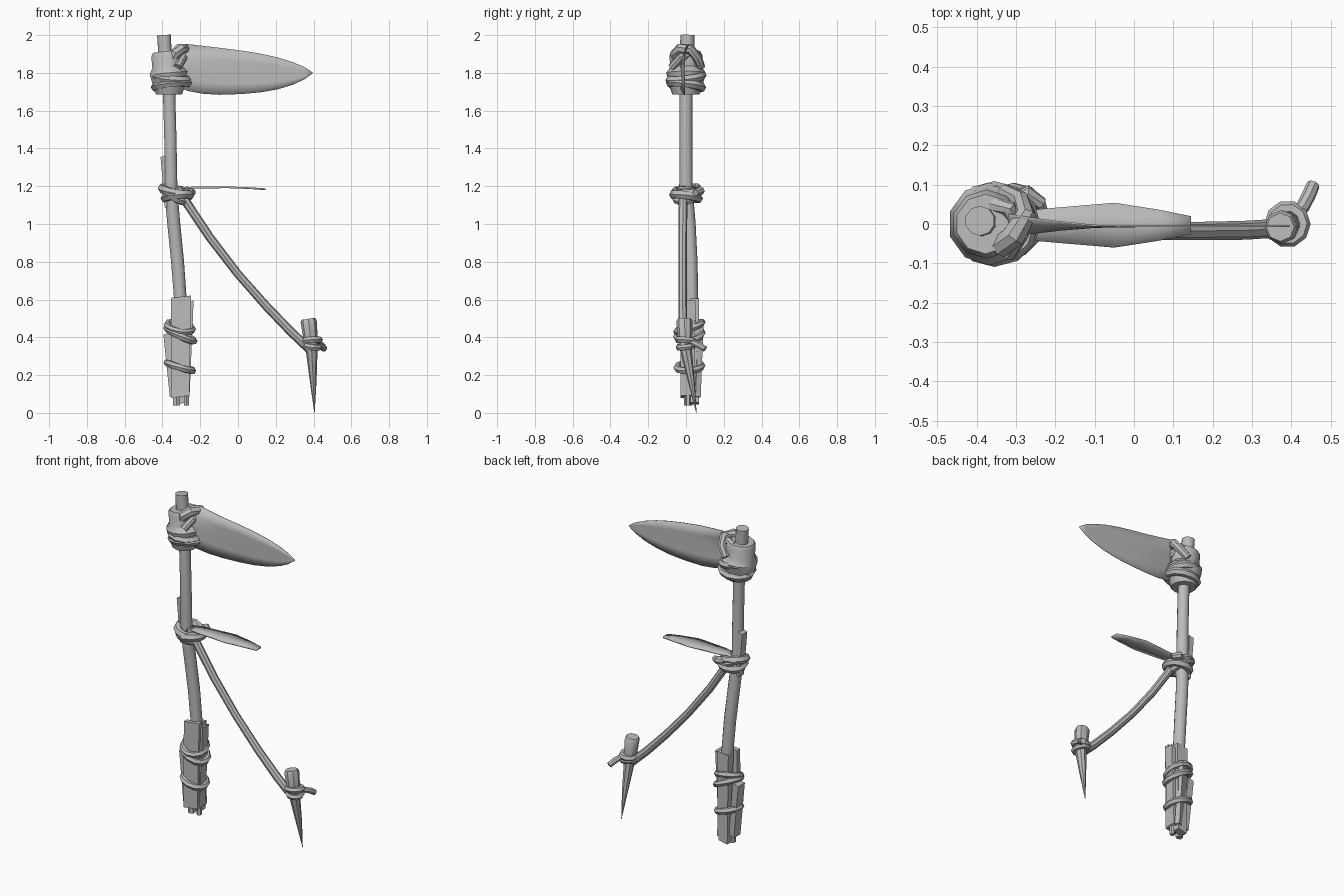
import bpy, bmesh, math
from mathutils import Vector, Matrix

grey = bpy.data.materials.new("plain grey")
grey.diffuse_color = (0.5, 0.5, 0.5, 1)


def finish(name, bm, smooth=True):
    bmesh.ops.recalc_face_normals(bm, faces=bm.faces[:])
    me = bpy.data.meshes.new(name)
    bm.to_mesh(me)
    bm.free()
    me.materials.append(grey)
    ob = bpy.data.objects.new(name, me)
    bpy.context.collection.objects.link(ob)
    if smooth:
        bpy.ops.object.select_all(action='DESELECT')
        ob.select_set(True)
        bpy.context.view_layer.objects.active = ob
        bpy.ops.object.shade_smooth_by_angle(angle=math.radians(40))
    return ob


def tube(name, pts, radii, sides=8, closed=False):
    """Sweep a ring of the given radii along a path."""
    pts = [Vector(p) for p in pts]
    n = len(pts)
    if not isinstance(radii, (list, tuple)):
        radii = [radii] * n
    bm = bmesh.new()
    rings = []
    u = None
    for i, p in enumerate(pts):
        a = pts[i - 1] if (i or closed) else p
        b = pts[(i + 1) % n] if (i < n - 1 or closed) else p
        t = (b - a).normalized()
        if closed or u is None:
            ref = Vector((0, 0, 1)) if closed or abs(t.z) < 0.5 else Vector((1, 0, 0))
            u = t.cross(ref).normalized()
        else:
            u = (u - t * u.dot(t)).normalized()
        v = t.cross(u)
        rings.append([bm.verts.new(p + radii[i] * (u * math.cos(k * math.tau / sides)
                      + v * math.sin(k * math.tau / sides))) for k in range(sides)])
    for i in range(n if closed else n - 1):
        r, s = rings[i], rings[(i + 1) % n]
        for k in range(sides):
            j = (k + 1) % sides
            bm.faces.new((r[k], r[j], s[j], s[k]))
    if not closed:
        bm.faces.new(rings[0])
        bm.faces.new(rings[-1])
    return finish(name, bm)


def rope(name, c, rx, ry, thick, dx=0.0, dy=0.0, n=12):
    """Tilted loop of rope: dx, dy are the height changes along x and y."""
    pts = []
    for i in range(n):
        a = i * math.tau / n
        pts.append((c[0] + rx * math.cos(a), c[1] + ry * math.sin(a),
                    c[2] + dx * math.cos(a) + dy * math.sin(a)))
    return tube(name, pts, thick, 6, True)


def plank(name, low, high, wx, wy, turn=0.0, taper=0.8):
    """Flat splint of wood between two points."""
    low, high = Vector(low), Vector(high)
    bm = bmesh.new()
    rot = Matrix.Rotation(turn, 3, 'Z')
    ends = []
    for p, s in ((low, taper), (high, 1.0)):
        ends.append([bm.verts.new(p + rot @ Vector((x * wx / 2 * s, y * wy / 2, 0.006 * x)))
                     for x, y in ((-1, -1), (1, -1), (1, 1), (-1, 1))])
    for k in range(4):
        j = (k + 1) % 4
        bm.faces.new((ends[0][k], ends[0][j], ends[1][j], ends[1][k]))
    bm.faces.new(ends[0])
    bm.faces.new(ends[1])
    return finish(name, bm, False)


def sheet(name, rows, thick):
    """Thin skin through rows of points, closed by a small solidify."""
    bm = bmesh.new()
    grid = [[bm.verts.new(p) for p in r] for r in rows]
    for r, s in zip(grid, grid[1:]):
        for k in range(len(r) - 1):
            bm.faces.new((r[k], r[k + 1], s[k + 1], s[k]))
    ob = finish(name, bm)
    mod = ob.modifiers.new("thickness", 'SOLIDIFY')
    mod.thickness = thick
    mod.offset = 0
    return ob


# main bent pole
tube("pole", [(-0.30, 0.03, 0.10), (-0.305, 0.03, 0.60), (-0.32, 0.025, 0.80),
              (-0.34, 0.015, 1.00), (-0.355, 0.0, 1.18), (-0.358, 0.0, 1.45),
              (-0.365, 0.0, 1.70), (-0.385, 0.005, 1.88), (-0.392, 0.008, 2.0)],
     [0.035, 0.035, 0.036, 0.036, 0.036, 0.034, 0.034, 0.037, 0.038], 10)

# head collar, flared at its foot
tube("head_collar", [(-0.365, 0, 1.685), (-0.365, 0, 1.72), (-0.368, 0, 1.80),
                     (-0.375, 0, 1.83), (-0.375, 0, 1.89), (-0.378, 0, 1.915)],
     [0.072, 0.085, 0.105, 0.083, 0.088, 0.076], 10)
rope("head_rope_upper", (-0.355, 0, 1.775), 0.088, 0.085, 0.024, -0.010, 0.012)
rope("head_rope_lower", (-0.350, 0, 1.735), 0.088, 0.083, 0.024, 0.010, -0.012)

# knot holding the root of the large blade
tube("blade_knot", [(-0.36, -0.05, 1.85), (-0.335, -0.055, 1.90), (-0.305, -0.03, 1.925),
                    (-0.275, 0.025, 1.925), (-0.29, 0.06, 1.88), (-0.33, 0.08, 1.83)],
     [0.022, 0.03, 0.032, 0.027, 0.025, 0.022])
tube("blade_knot_tail", [(-0.36, 0.05, 1.90), (-0.32, 0.04, 1.915), (-0.29, -0.03, 1.88),
                         (-0.32, -0.075, 1.83)], 0.022)

# large upright blade, curled near its root
blade = [(-0.32, 1.74, 1.945), (-0.27, 1.705, 1.952), (-0.19, 1.69, 1.943),
         (-0.10, 1.684, 1.933), (0.02, 1.688, 1.918), (0.12, 1.697, 1.902),
         (0.21, 1.713, 1.882), (0.29, 1.737, 1.857), (0.35, 1.765, 1.832),
         (0.395, 1.797, 1.803)]
rows = []
for x, lo, hi in blade:
    curl = max(0.0, (-0.06 - x) / 0.26) ** 1.4
    rows.append([(x, -0.006 + curl * (-0.025 + 0.055 * abs(2 * f - 1) ** 1.5 * f),
                  lo + (hi - lo) * f) for f in (0, 0.25, 0.5, 0.75, 1)])
sheet("large_blade", rows, 0.004)

# small flat blade
small = [(-0.33, 0.025, 1.19), (-0.24, 0.041, 1.193), (-0.05, 0.057, 1.194),
         (0.06, 0.04, 1.19), (0.145, 0.023, 1.184)]
sheet("small_blade", [[(x, s * w - 0.003, z) for s in (-1, 0, 1)] for x, w, z in small], 0.009)

# diagonal brace
tube("brace", [(-0.32, -0.015, 1.19), (-0.27, -0.016, 1.11), (-0.15, -0.018, 0.93),
               (0.0, -0.018, 0.735), (0.15, -0.018, 0.565), (0.28, -0.016, 0.43),
               (0.38, -0.01, 0.335)], [0.024, 0.024, 0.023, 0.022, 0.023, 0.024, 0.024])

# middle binding with its wood chip
rope("middle_rope_upper", (-0.335, 0, 1.175), 0.066, 0.062, 0.024, -0.014, 0.012)
rope("middle_rope_lower", (-0.320, 0, 1.145), 0.066, 0.066, 0.024, 0.008, -0.010)
rope("middle_rope_cross", (-0.340, 0.005, 1.155), 0.058, 0.062, 0.020, -0.035, 0.015)
plank("middle_chip", (-0.375, 0.01, 1.09), (-0.395, 0.01, 1.36), 0.03, 0.05)
tube("middle_rope_end", [(-0.30, 0.055, 1.17), (-0.27, 0.075, 1.175), (-0.235, 0.05, 1.165)],
     [0.022, 0.024, 0.018])

# splints around the pole foot
plank("front_splint", (-0.305, -0.015, 0.085), (-0.302, -0.010, 0.615), 0.105, 0.03, 0.0, 0.9)
plank("back_splint", (-0.300, 0.045, 0.05), (-0.300, 0.045, 0.60), 0.075, 0.045)
plank("left_splint", (-0.345, 0.015, 0.09), (-0.375, 0.02, 0.42), 0.04, 0.065)
plank("right_splint", (-0.268, 0.015, 0.09), (-0.250, 0.02, 0.59), 0.03, 0.06)
plank("rear_splint", (-0.285, 0.055, 0.08), (-0.305, 0.068, 0.48), 0.06, 0.03, 0.4)
for name, x, w in (("left_foot_peg", -0.325, 0.021), ("right_foot_peg", -0.273, 0.015)):
    tube(name, [(x, 0.01, 0.04), (x, 0.01, 0.20)], w, 6)

# splint bindings
rope("splint_rope_top", (-0.308, 0.018, 0.455), 0.068, 0.068, 0.018, -0.012, 0.025)
rope("splint_rope_cross", (-0.305, 0.018, 0.415), 0.072, 0.068, 0.019, -0.035, 0.010)
rope("splint_rope_low", (-0.308, 0.018, 0.245), 0.068, 0.066, 0.019, -0.022, 0.005)

# hanging stake with pointed tip on the ground
tube("stake", [(0.372, -0.008, 0.498), (0.374, -0.008, 0.485), (0.388, -0.004, 0.36),
               (0.390, 0.0, 0.33), (0.398, 0.028, 0.17), (0.405, 0.055, 0.0)],
     [0.036, 0.043, 0.036, 0.031, 0.018, 0.001], 8)
rope("stake_rope_upper", (0.39, 0.0, 0.383), 0.041, 0.042, 0.018, 0.004, -0.005, 10)
rope("stake_rope_lower", (0.39, 0.0, 0.353), 0.039, 0.040, 0.017, -0.006, 0.006, 10)
tube("stake_rope_tail", [(0.405, 0.02, 0.375), (0.43, 0.045, 0.368), (0.445, 0.075, 0.355),
                         (0.456, 0.10, 0.338)], [0.018, 0.018, 0.018, 0.017])
